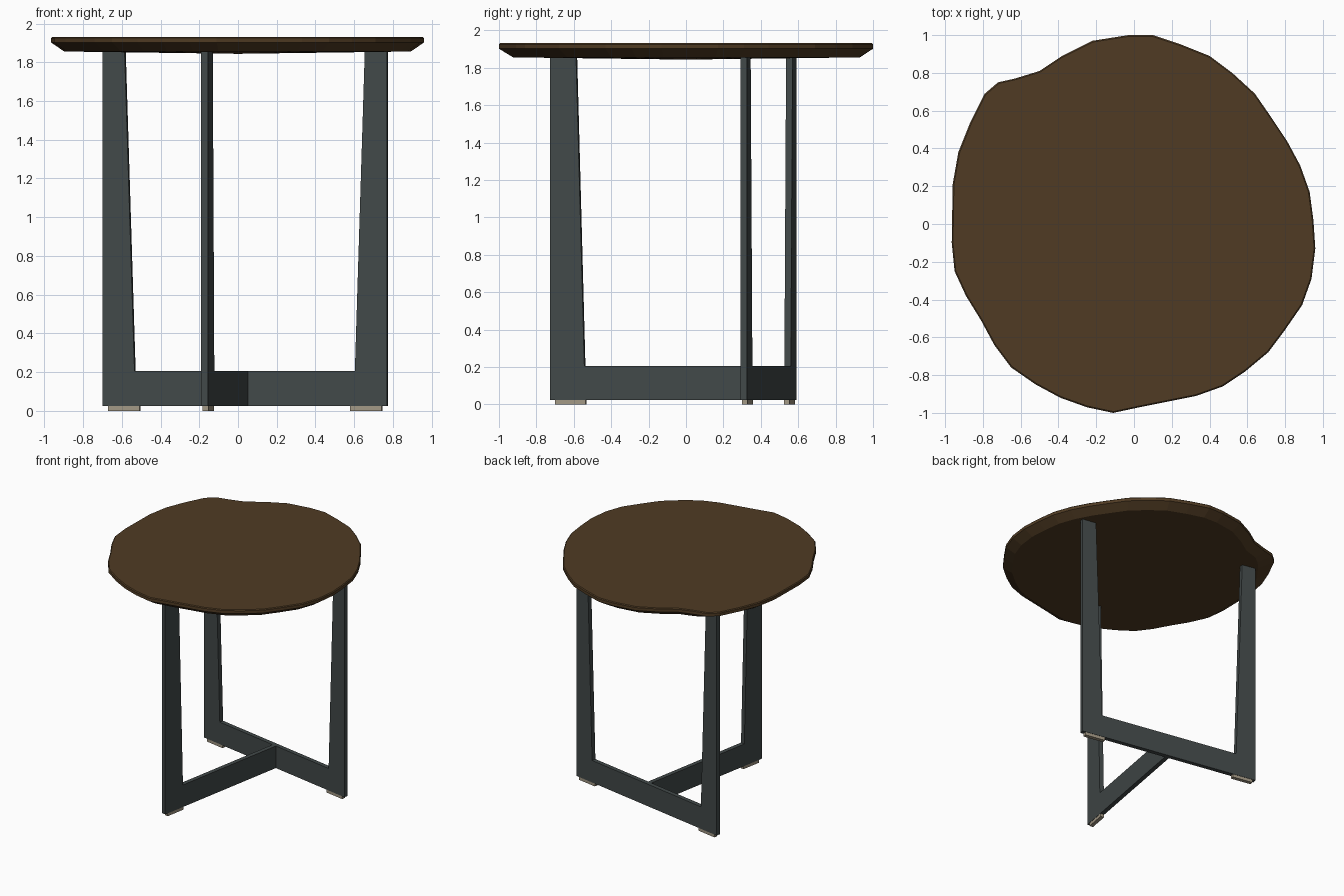
import bpy, bmesh
from math import atan2, pi, hypot
from mathutils import Matrix, Vector

cube = bpy.data.objects.get("Cube")
if cube:
    bpy.data.objects.remove(cube, do_unlink=True)


def material(name, rgb):
    mat = bpy.data.materials.new(name)
    mat.use_nodes = True
    mat.diffuse_color = (*rgb, 1)
    mat.node_tree.nodes["Principled BSDF"].inputs["Base Color"].default_value = (*rgb, 1)
    return mat


wood = material("dark wood", (0.08, 0.044, 0.017))
steel = material("dark grey metal", (0.054, 0.066, 0.066))
felt = material("beige felt", (0.36, 0.31, 0.23))


def finish(name, bm, mat, matrix=None):
    """Turn a bmesh into a named, coloured object."""
    bmesh.ops.recalc_face_normals(bm, faces=bm.faces)
    if matrix is not None:
        bm.transform(matrix)
    mesh = bpy.data.meshes.new(name)
    bm.to_mesh(mesh)
    bm.free()
    mesh.materials.append(mat)
    obj = bpy.data.objects.new(name, mesh)
    bpy.context.collection.objects.link(obj)
    return obj


def plate(name, profile, thickness, mat, matrix):
    """Extrude an upright (length, height) profile symmetrically in depth."""
    bm = bmesh.new()
    face = bm.faces.new([bm.verts.new((u, -thickness / 2, z)) for u, z in profile])
    geom = bmesh.ops.extrude_face_region(bm, geom=[face])["geom"]
    moved = [v for v in geom if isinstance(v, bmesh.types.BMVert)]
    bmesh.ops.translate(bm, verts=moved, vec=(0, thickness, 0))
    return finish(name, bm, mat, matrix)


# Base layout: a T, with a long frame across the back and a short one to the front
left_end = Vector((0.772, 0.308))
right_end = Vector((-0.697, 0.573))
middle = (left_end + right_end) / 2
span = left_end - right_end
half = span.length / 2
reach = 1.184
thick = 0.035
low, beam, high = 0.025, 0.207, 1.858

place = Matrix.Translation((middle.x, middle.y, 0))
across = place @ Matrix.Rotation(atan2(span.y, span.x), 4, 'Z')
forward = across @ Matrix.Rotation(-pi / 2, 4, 'Z')

# U-shaped back frame with tapered legs
leg_top, leg_foot = 0.116, 0.168
plate("back_frame", [
    (-half, low), (half, low), (half, high), (half - leg_top, high),
    (half - leg_foot, beam), (leg_foot - half, beam),
    (leg_top - half, high), (-half, high)], thick, steel, across)

# L-shaped front frame butting against the back beam
leg_top, leg_foot = 0.142, 0.187
plate("front_frame", [
    (thick / 2, low), (reach, low), (reach, high), (reach - leg_top, high),
    (reach - leg_foot, beam), (thick / 2, beam)], thick, steel, forward)

# Foot pads under each leg
for name, end, direction, matrix in (
        ("left_foot_pad", half, -1, across),
        ("right_foot_pad", -half, 1, across),
        ("front_foot_pad", reach, -1, forward)):
    a, b = end + direction * 0.028, end + direction * 0.194
    plate(name, [(a, 0), (b, 0), (b, low), (a, low)], thick * 0.85, felt, matrix)

# Free-form tabletop outline, clockwise from the back
outline = [
    (-.03, 1), (.1, 1), (.25, .95), (.4, .89), (.52, .8), (.64, .69), (.73, .56),
    (.81, .44), (.88, .31), (.93, .17), (.95, .02), (.96, -.13), (.94, -.29),
    (.89, -.43), (.8, -.56), (.71, -.68), (.59, -.78), (.47, -.86), (.33, -.91),
    (.18, -.94), (.03, -.97), (-.11, -1), (-.25, -.97), (-.39, -.92), (-.52, -.85),
    (-.65, -.76), (-.74, -.64), (-.81, -.51), (-.89, -.38), (-.95, -.25),
    (-.965, -.1), (-.96, .21), (-.93, .38), (-.87, .53), (-.79, .69), (-.72, .75),
    (-.63, .77), (-.5, .81), (-.38, .89), (-.22, .97)]

# Tabletop: thin rim, undercut bevel and slightly domed underside
bm = bmesh.new()
rings = []
for scale, limit, z in ((0.993, 2, 1.932), (1, 2, 1.926), (1, 2, 1.902), (0.93, 0.93, 1.856)):
    ring = []
    for x, y in outline:
        k = min(scale, limit / hypot(x, y))
        ring.append(bm.verts.new((x * k, y * k, z)))
    rings.append(ring)
bm.faces.new(rings[0])
count = len(outline)
for upper, lower in zip(rings, rings[1:]):
    for i in range(count):
        j = (i + 1) % count
        bm.faces.new((upper[i], upper[j], lower[j], lower[i]))
hub = bm.verts.new((0, 0, 1.844))
for i in range(count):
    bm.faces.new((rings[-1][i], rings[-1][(i + 1) % count], hub))
finish("tabletop", bm, wood)
